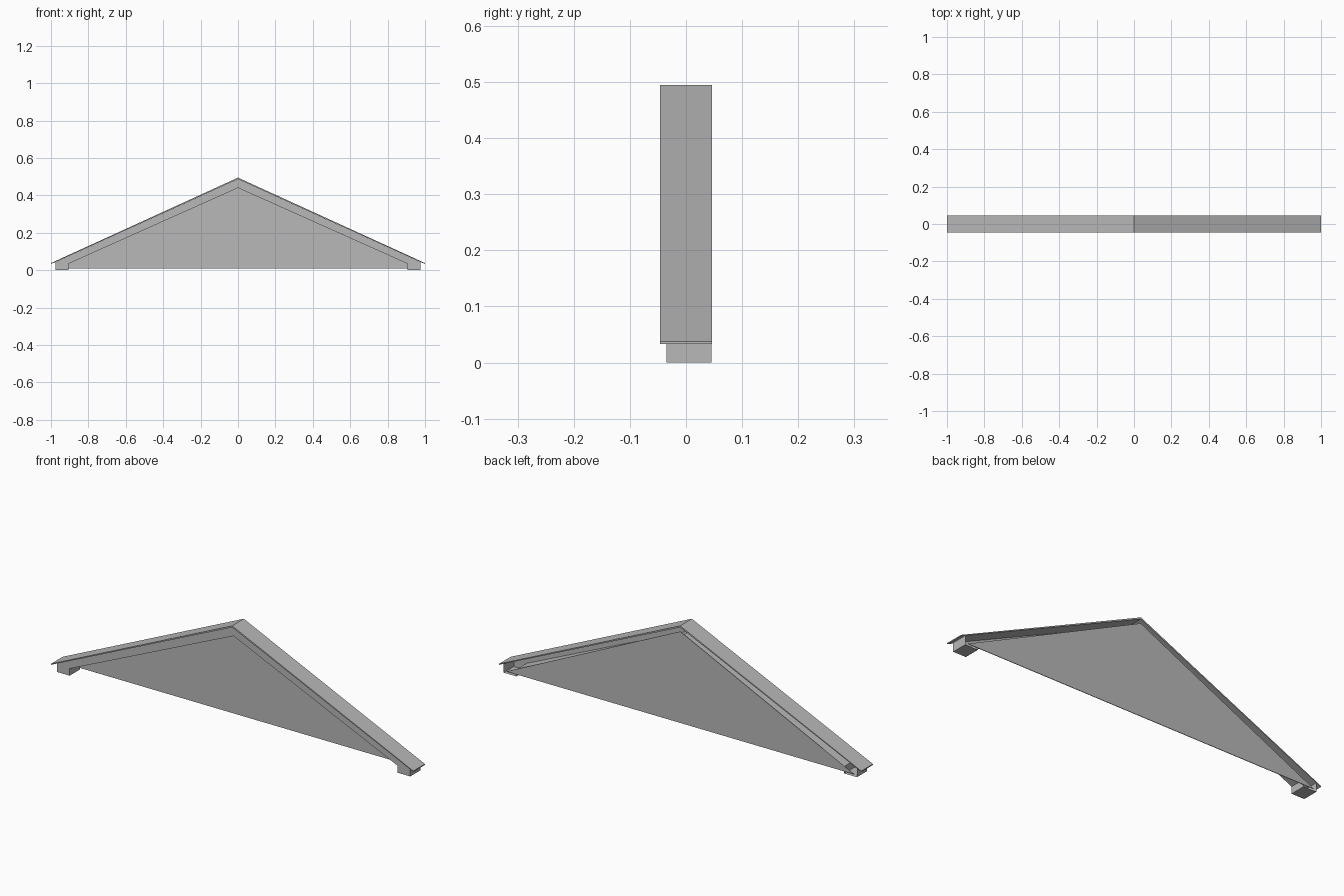
import bpy
import bmesh

old = bpy.data.objects.get("Cube")
if old:
    bpy.data.objects.remove(old, do_unlink=True)

# One plain grey for everything
grey = bpy.data.materials.new("plain_grey")
grey.use_nodes = True
tone = (0.48, 0.48, 0.48, 1)
grey.diffuse_color = tone
grey.node_tree.nodes["Principled BSDF"].inputs["Base Color"].default_value = tone


def mirrored(half):
    """Left-to-right outline from its +x half, which starts on the centre line."""
    return [(-x, z) for x, z in reversed(half) if x > 0] + half


def extrude_profile(name, outline, y_front, y_back, back=True, skip=()):
    """Extrude a counter-clockwise x-z outline along y; skipped edges stay open."""
    bm = bmesh.new()
    front = [bm.verts.new((x, y_front, z)) for x, z in outline]
    rear = [bm.verts.new((x, y_back, z)) for x, z in outline]
    bm.faces.new(front)
    if back:
        bm.faces.new(rear[::-1])
    n = len(outline)
    for i in range(n):
        if i not in skip:
            j = (i + 1) % n
            bm.faces.new((front[i], rear[i], rear[j], front[j]))
    mesh = bpy.data.meshes.new(name)
    bm.to_mesh(mesh)
    bm.free()
    mesh.materials.append(grey)
    obj = bpy.data.objects.new(name, mesh)
    bpy.context.collection.objects.link(obj)
    return obj


# Thin sloped roof covering
under = mirrored([(0, 0.487), (1, 0.033)])
top = mirrored([(0, 0.495), (1, 0.038)])
extrude_profile("roof_covering", under + top[::-1], -0.046, 0.046)

# Raking trim with end blocks, a shell open at the top and the back
lower = mirrored([(0, 0.44), (0.905, 0.035), (0.905, 0), (0.975, 0), (0.975, 0.044)])
trim = lower + [(0, 0.487)]
extrude_profile("raking_trim", trim, -0.035, 0.045, back=False,
                skip=(len(trim) - 2, len(trim) - 1))

# Triangular gable wall, set deep behind the trim
extrude_profile("gable_panel", [(-0.96, 0.01), (0.96, 0.01), (0, 0.466)], 0.042, 0.045)
